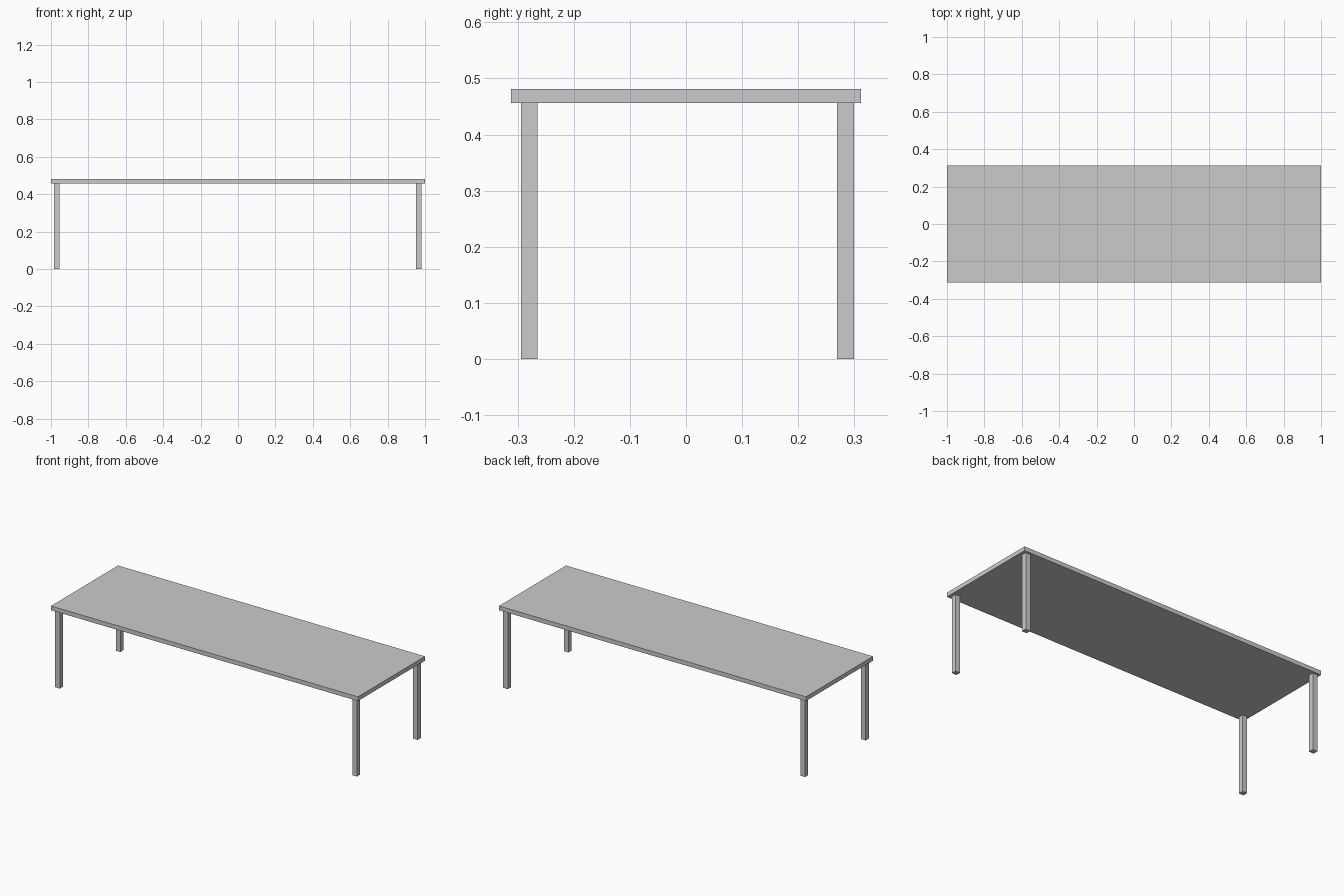
import bpy

if "Cube" in bpy.data.objects:
    bpy.data.objects.remove(bpy.data.objects["Cube"])


def box(name, x0, x1, y0, y1, z0, z1):
    bpy.ops.mesh.primitive_cube_add(
        size=1, location=((x0 + x1) / 2, (y0 + y1) / 2, (z0 + z1) / 2))
    ob = bpy.context.object
    ob.name = name
    ob.scale = (x1 - x0, y1 - y0, z1 - z0)
    bpy.ops.object.transform_apply(location=False, rotation=False, scale=True)
    return ob


TOP, UNDER = 0.481, 0.456
LEG = 0.030

# Flat slab top
box("table_top", -1, 1, -0.312, 0.312, UNDER, TOP)

# Four square legs, set slightly in from the edges
for side, x in (("left", -0.985), ("right", 0.951)):
    for end, y in (("front", -0.2945), ("back", 0.2695)):
        box(f"{end}_{side}_leg", x, x + LEG, y, y + LEG, 0, UNDER)
